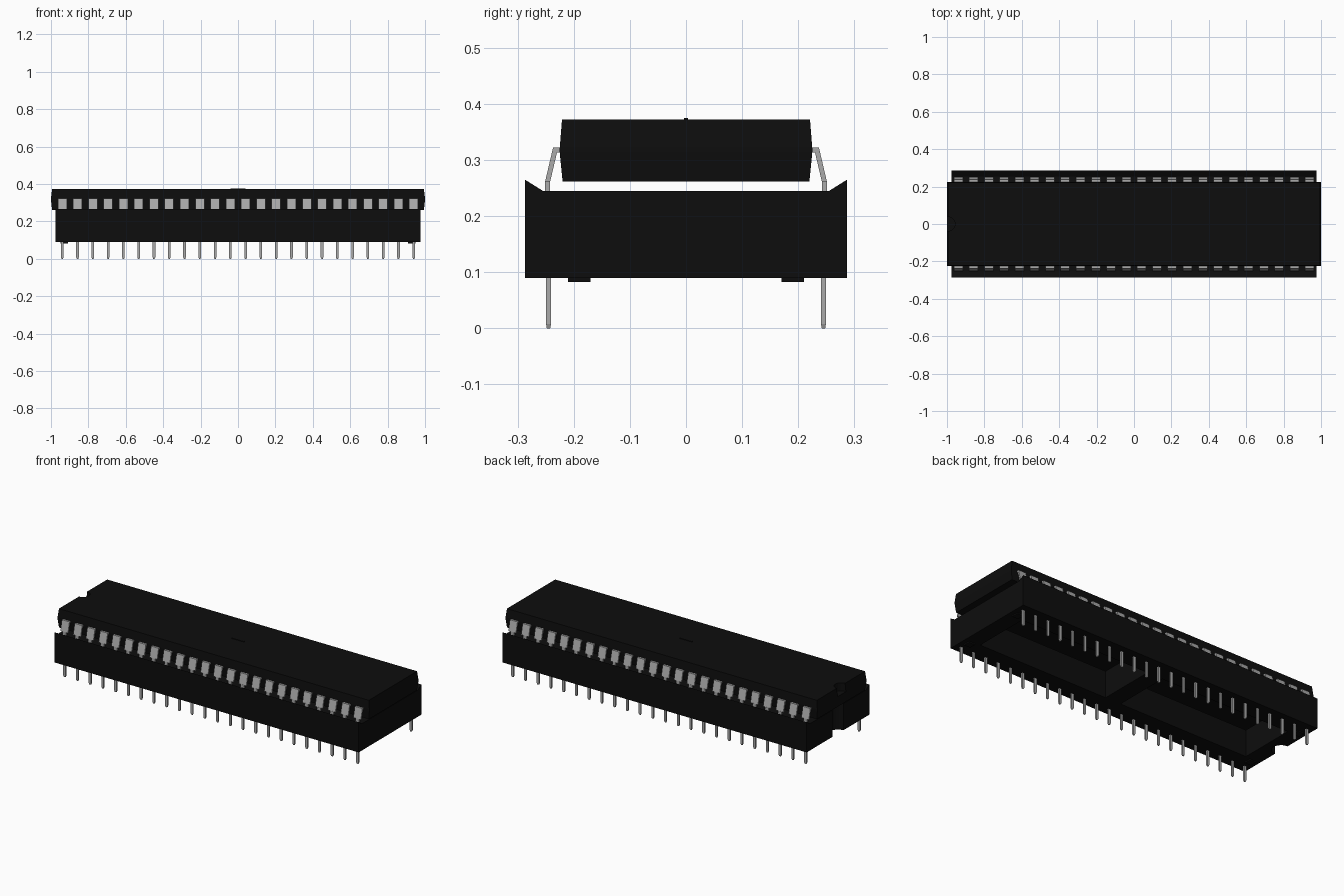
import bpy, bmesh, math
from mathutils import Matrix

cube = bpy.data.objects.get("Cube")
if cube:
    bpy.data.objects.remove(cube, do_unlink=True)


def material(name, value, rough):
    m = bpy.data.materials.new(name)
    m.use_nodes = True
    color = (value, value, value, 1)
    m.diffuse_color = color
    bsdf = m.node_tree.nodes["Principled BSDF"]
    bsdf.inputs["Base Color"].default_value = color
    bsdf.inputs["Roughness"].default_value = rough
    return m


BLACK = material("black plastic", 0.004, 0.6)
METAL = material("grey metal", 0.40, 0.5)


def finish(name, bm, mat):
    bmesh.ops.recalc_face_normals(bm, faces=bm.faces)
    me = bpy.data.meshes.new(name)
    bm.to_mesh(me)
    bm.free()
    me.materials.append(mat)
    ob = bpy.data.objects.new(name, me)
    bpy.context.collection.objects.link(ob)
    return ob


def loft(bm, rings):
    """Skin a stack of equal-length point rings and cap both ends."""
    loops = [[bm.verts.new(p) for p in ring] for ring in rings]
    n = len(loops[0])
    for a, b in zip(loops, loops[1:]):
        for i in range(n):
            j = (i + 1) % n
            bm.faces.new((a[i], a[j], b[j], b[i]))
    bm.faces.new(loops[0][::-1])
    bm.faces.new(loops[-1])


def rect(cx, cy, z, hx, hy):
    return [(cx - hx, cy - hy, z), (cx + hx, cy - hy, z),
            (cx + hx, cy + hy, z), (cx - hx, cy + hy, z)]


def box(bm, x0, x1, y0, y1, z0, z1):
    cx, cy, hx, hy = (x0 + x1) / 2, (y0 + y1) / 2, (x1 - x0) / 2, (y1 - y0) / 2
    loft(bm, [rect(cx, cy, z0, hx, hy), rect(cx, cy, z1, hx, hy)])


def extrude_x(bm, profile, x0, x1):
    loft(bm, [[(x, y, z) for y, z in profile] for x in (x0, x1)])


def cylinder(bm, x, r, z0, z1):
    loft(bm, [[(x + r * math.cos(t * math.tau / 24), r * math.sin(t * math.tau / 24), z)
               for t in range(24)] for z in (z0, z1)])


def cut(ob, bm):
    """Subtract a temporary solid from an object."""
    cutter = finish("cutter", bm, BLACK)
    cutter.hide_render = True
    mod = ob.modifiers.new("cut", 'BOOLEAN')
    mod.operation = 'DIFFERENCE'
    mod.solver = 'EXACT'
    mod.object = cutter
    bpy.context.view_layer.objects.active = ob
    bpy.ops.object.modifier_apply(modifier=mod.name)
    bpy.data.objects.remove(cutter, do_unlink=True)


# Socket: raised sloping lips, two open windows with a cross bar, end notch
half = [(0.287, 0.09), (0.287, 0.265), (0.255, 0.245)]
profile = half + [(-y, z) for y, z in reversed(half)]
bm = bmesh.new()
extrude_x(bm, profile, -0.975, 0.975)
socket = finish("socket", bm, BLACK)
bm = bmesh.new()
box(bm, 0.05, 0.88, -0.165, 0.165, 0.0, 0.4)
box(bm, -0.88, -0.05, -0.165, 0.165, 0.0, 0.4)
cylinder(bm, -0.975, 0.05, 0.0, 0.4)
cut(socket, bm)

# Small standoff feet at the corners
bm = bmesh.new()
for sx in (-1, 1):
    for sy in (-1, 1):
        loft(bm, [rect(sx * 0.93, sy * 0.19, z, 0.02, 0.02) for z in (0.083, 0.092)])
finish("socket_feet", bm, BLACK)

# Chip body with drafted sides and an orientation notch at one end
bm = bmesh.new()
loft(bm, [rect(0, 0, 0.262, 0.994, 0.22),
          rect(0, 0, 0.313, 1.0, 0.225),
          rect(0, 0, 0.322, 1.0, 0.225),
          rect(0, 0, 0.372, 0.994, 0.221)])
chip = finish("chip_body", bm, BLACK)
bm = bmesh.new()
cylinder(bm, -0.995, 0.038, 0.325, 0.45)
cut(chip, bm)

# Thin raised plate in the middle of the chip top
bm = bmesh.new()
box(bm, -0.04, 0.04, -0.004, 0.004, 0.370, 0.375)
finish("chip_top_plate", bm, BLACK)

# Bent chip leads and tapered socket pins, 24 on each long side
PINS, PITCH = 24, 0.0817
shoulder = [(0.222, 0.322), (0.237, 0.322), (0.251, 0.262),
            (0.242, 0.262), (0.230, 0.313), (0.222, 0.313)]
leads, pins = bmesh.new(), bmesh.new()
for i in range(PINS):
    x = (i - (PINS - 1) / 2) * PITCH
    for s in (-1, 1):
        extrude_x(leads, [(s * y, z) for y, z in shoulder], x - 0.024, x + 0.024)
        box(leads, x - 0.011, x + 0.011, s * 0.2465 - 0.0045, s * 0.2465 + 0.0045, 0.2, 0.263)
        loft(pins, [rect(x, s * 0.245, 0.0, 0.004, 0.003),
                    rect(x, s * 0.245, 0.008, 0.007, 0.0045),
                    rect(x, s * 0.245, 0.10, 0.007, 0.0045)])
finish("chip_leads", leads, METAL)
finish("socket_pins", pins, METAL)
